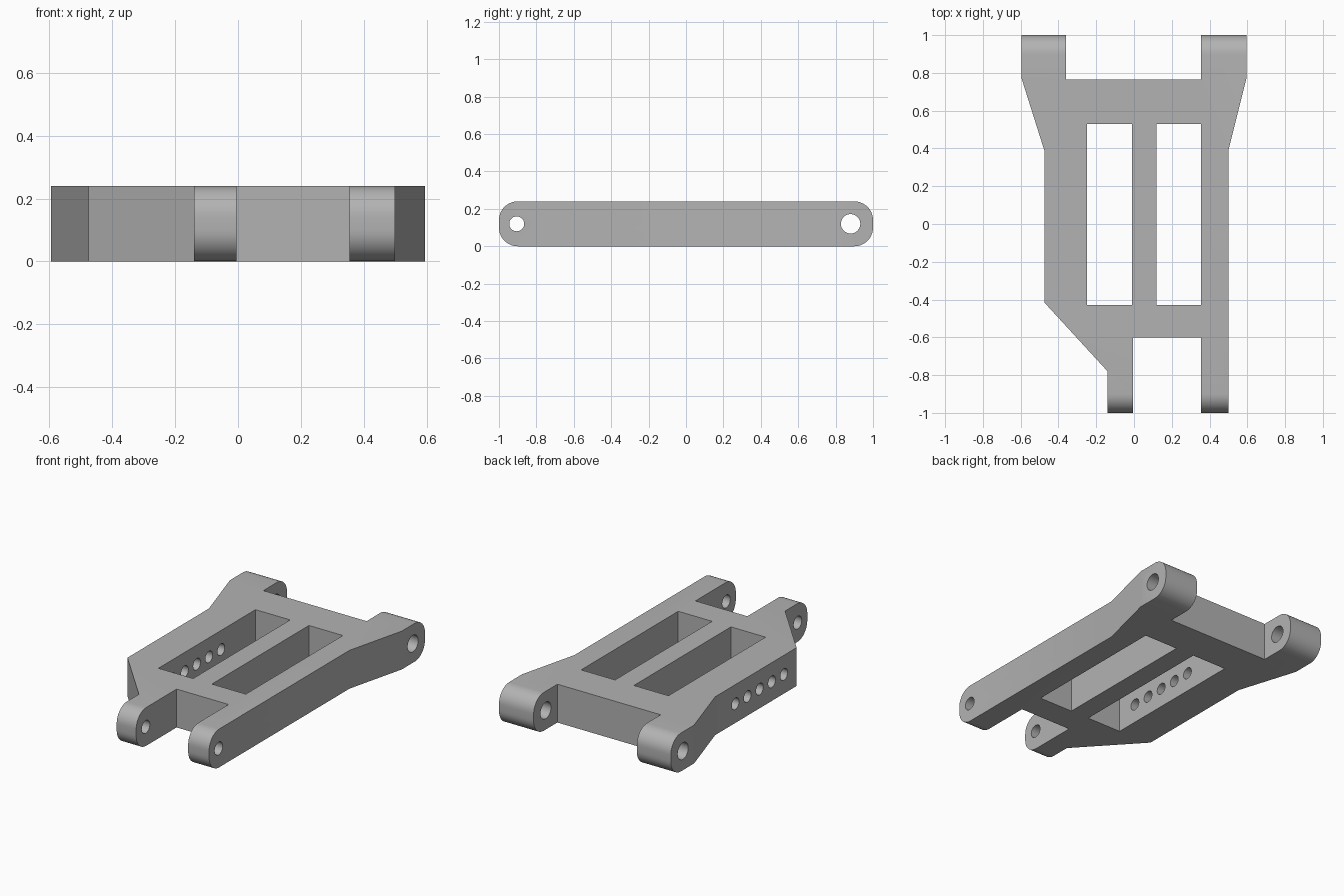
import bpy
import bmesh
import math
from mathutils import Matrix

if "Cube" in bpy.data.objects:
    bpy.data.objects.remove(bpy.data.objects["Cube"], do_unlink=True)

HEIGHT = 0.24
MID = HEIGHT / 2

grey = bpy.data.materials.new("plain grey")
grey.use_nodes = True
colour = (0.45, 0.45, 0.45, 1)
grey.diffuse_color = colour
grey.node_tree.nodes["Principled BSDF"].inputs["Base Color"].default_value = colour


def make_object(name, bm):
    bmesh.ops.recalc_face_normals(bm, faces=bm.faces[:])
    mesh = bpy.data.meshes.new(name)
    bm.to_mesh(mesh)
    bm.free()
    mesh.materials.append(grey)
    obj = bpy.data.objects.new(name, mesh)
    bpy.context.collection.objects.link(obj)
    return obj


def add_pocket(bm, x0, x1, y0, y1):
    """Box that cuts right through the plate from top to bottom."""
    place = Matrix.Translation(((x0 + x1) / 2, (y0 + y1) / 2, MID))
    size = Matrix.Diagonal((x1 - x0, y1 - y0, HEIGHT * 2, 1))
    bmesh.ops.create_cube(bm, size=1, matrix=place @ size)


def add_bore(bm, x0, x1, y, radius):
    """Cylinder along x that drills a pin hole."""
    place = Matrix.Translation(((x0 + x1) / 2, y, MID))
    turn = Matrix.Rotation(math.pi / 2, 4, 'Y')
    bmesh.ops.create_cone(bm, cap_ends=True, segments=32, radius1=radius,
                          radius2=radius, depth=x1 - x0, matrix=place @ turn)


# Arm body: plan outline extruded upwards
outline = [
    (-0.14, -1), (-0.005, -1), (-0.005, -0.6), (0.355, -0.6), (0.355, -1), (0.5, -1),
    (0.5, 0.39), (0.595, 0.77), (0.595, 1), (0.355, 1), (0.355, 0.765), (-0.36, 0.765),
    (-0.36, 1), (-0.595, 1), (-0.595, 0.77), (-0.475, 0.39), (-0.475, -0.415), (-0.14, -0.78),
]
bm = bmesh.new()
base = bm.faces.new([bm.verts.new((x, y, 0)) for x, y in outline])
top = bmesh.ops.extrude_face_region(bm, geom=[base])
bmesh.ops.translate(bm, vec=(0, 0, HEIGHT),
                    verts=[v for v in top["geom"] if isinstance(v, bmesh.types.BMVert)])

# Rounded lug ends
ends = [e for e in bm.edges
        if all(abs(v.co.y) > 0.99 for v in e.verts)
        and abs(e.verts[0].co.z - e.verts[1].co.z) < 0.01]
bmesh.ops.bevel(bm, geom=ends, offset=0.1, segments=10, profile=0.5, affect='EDGES')
arm = make_object("suspension_arm", bm)

# Cutters: two long pockets, lug pin holes and the row of side holes
bm = bmesh.new()
for x0, x1 in ((-0.25, -0.01), (0.12, 0.355)):
    add_pocket(bm, x0, x1, -0.43, 0.53)
for x0, x1 in ((-0.2, 0.1), (0.3, 0.6)):
    add_bore(bm, x0, x1, -0.905, 0.04)
for x0, x1 in ((-0.7, -0.3), (0.3, 0.7)):
    add_bore(bm, x0, x1, 0.88, 0.052)
cutters = [make_object("pocket_and_pin_cutter", bm)]

bm = bmesh.new()
for i in range(5):
    add_bore(bm, -0.6, -0.15, -0.29 + 0.12 * i, 0.036)
cutters.append(make_object("side_hole_cutter", bm))

bpy.ops.object.select_all(action='DESELECT')
arm.select_set(True)
bpy.context.view_layer.objects.active = arm
for cutter in cutters:
    cutter.hide_render = True
    cut = arm.modifiers.new(cutter.name, 'BOOLEAN')
    cut.operation = 'DIFFERENCE'
    cut.solver = 'EXACT'
    cut.object = cutter
    bpy.ops.object.modifier_apply(modifier=cut.name)
    bpy.data.objects.remove(cutter, do_unlink=True)

bpy.ops.object.shade_smooth_by_angle(angle=math.radians(30))
